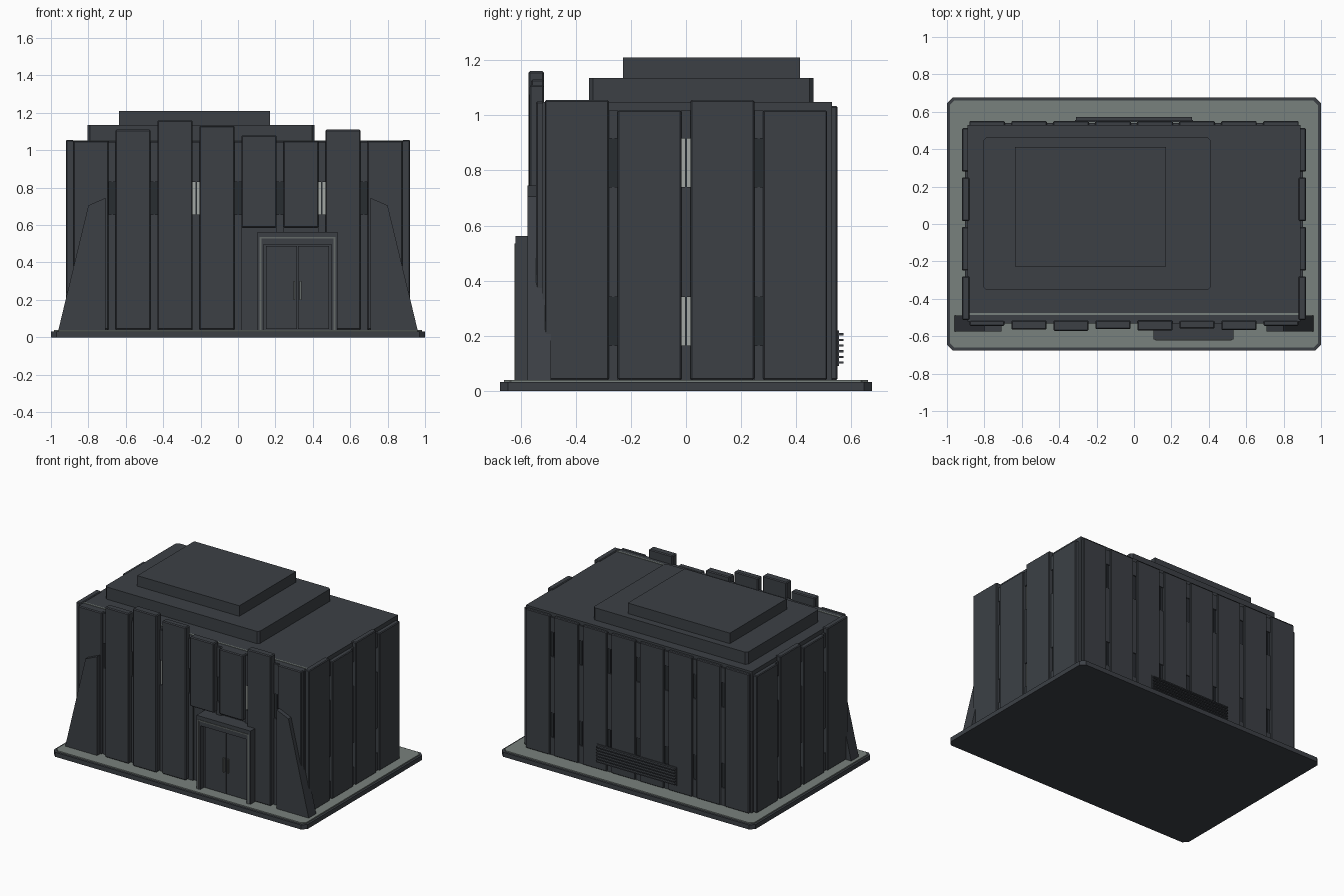
import bpy, bmesh

if "Cube" in bpy.data.objects:
    bpy.data.objects.remove(bpy.data.objects["Cube"])

def material(name, c):
    m = bpy.data.materials.new(name)
    m.diffuse_color = (*c, 1)
    m.use_nodes = True
    m.node_tree.nodes["Principled BSDF"].inputs["Base Color"].default_value = m.diffuse_color
    return m

SLATE = material("dark slate", (0.045, 0.051, 0.060))
DARK = material("dark glass", (0.022, 0.026, 0.031))
PAVE = material("grey green paving", (0.19, 0.22, 0.205))
LIT = material("pale glass", (0.36, 0.39, 0.37))
TRIM = material("grey trim", (0.13, 0.145, 0.14))

def finish(name, bm, mat, bevel=0):
    bmesh.ops.recalc_face_normals(bm, faces=bm.faces)
    me = bpy.data.meshes.new(name)
    bm.to_mesh(me)
    bm.free()
    me.materials.append(mat)
    ob = bpy.data.objects.new(name, me)
    bpy.context.collection.objects.link(ob)
    if bevel:
        b = ob.modifiers.new("bevel", 'BEVEL')
        b.width = bevel
        b.segments = 1
    return ob

def box(name, x0, x1, y0, y1, z0, z1, mat=SLATE, bevel=0):
    bm = bmesh.new()
    bmesh.ops.create_cube(bm, size=1)
    for v in bm.verts:
        v.co = ((x0 + x1) / 2 + v.co.x * (x1 - x0),
                (y0 + y1) / 2 + v.co.y * (y1 - y0),
                (z0 + z1) / 2 + v.co.z * (z1 - z0))
    return finish(name, bm, mat, bevel)

def prism(name, pts, axis, a, b, mat=SLATE, bevel=0):
    """Extrude a 2D outline along z or y."""
    bm = bmesh.new()
    def at(p, t):
        return (p[0], p[1], t) if axis == 'z' else (p[0], t, p[1])
    lo = [bm.verts.new(at(p, a)) for p in pts]
    hi = [bm.verts.new(at(p, b)) for p in pts]
    bm.faces.new(lo)
    bm.faces.new(hi)
    n = len(pts)
    for i in range(n):
        bm.faces.new((lo[i], lo[(i + 1) % n], hi[(i + 1) % n], hi[i]))
    return finish(name, bm, mat, bevel)

def chamfered(x0, x1, y0, y1, c):
    return [(x0 + c, y0), (x1 - c, y0), (x1, y0 + c), (x1, y1 - c),
            (x1 - c, y1), (x0 + c, y1), (x0, y1 - c), (x0, y0 + c)]

# Base slab and paving
prism("base_slab", chamfered(-1, 1, -0.675, 0.675, 0.03), 'z', 0, 0.032)
prism("paving", chamfered(-0.985, 0.985, -0.66, 0.66, 0.025), 'z', 0.03, 0.04, PAVE)

# Main block and stepped roof
box("main_block", -0.89, 0.89, -0.52, 0.53, 0.04, 1.048)
box("roof_front_strip", -0.88, 0.88, -0.486, -0.475, 1.045, 1.051, PAVE)
prism("roof_lower_tier", chamfered(-0.805, 0.41, -0.352, 0.463, 0.015), 'z', 1.045, 1.135)
box("roof_upper_tier", -0.635, 0.17, -0.228, 0.413, 1.13, 1.21)

def gap_fill(name, put, w, levels, top, lit):
    """Infill blocks, panes and mullions in a slot; put(name,u0,u1,d,z0,z1,mat)."""
    z = 0.04
    for a, b in levels:
        put(name + "_infill", -w, w, 0.013, z, a, SLATE)
        put(name + "_pane", -w, w, 0.003, a, b, LIT if lit else DARK)
        put(name + "_mullion", -0.004, 0.004, 0.008, a, b, DARK)
        z = b
    put(name + "_infill", -w, w, 0.013, z, top, SLATE)

TWO = [(0.165, 0.34), (0.74, 0.915)]
ONE = [(0.655, 0.83)]

# Side panels with window slots between
for s, side in ((-1, "left"), (1, "right")):
    def sbox(name, u0, u1, d, z0, z1, mat, bevel=0):
        a, b = sorted((s * 0.88, s * (0.89 + d)))
        return box(name, a, b, u0, u1, z0, z1, mat, bevel)
    for i in range(4):
        y = -0.396 + i * 0.264
        sbox(side + "_panel", y - 0.116, y + 0.116, 0.03, 0.04,
             1.055 if i % 2 == 0 else 1.018, SLATE, 0.005)
    for i in (-1, 0, 1):
        c = i * 0.264
        gap_fill(side + "_slot",
                 lambda n, u0, u1, d, z0, z1, m: sbox(n, c + u0, c + u1, d, z0, z1, m),
                 0.018, TWO, 1.018, i == 0)

# Back panels with window slots between
for i in range(8):
    x = (i - 3.5) * 0.2245
    h = 0.095
    box("back_panel", x - h, x + h, 0.52, 0.55, 0.04, 1.033, SLATE, 0.005)
for i in range(-3, 4):
    c = i * 0.2245
    gap_fill("back_slot",
             lambda n, u0, u1, d, z0, z1, m: box(n, c + u0, c + u1, 0.52, 0.53 + d * 0.8, z0, z1, m),
             0.019, TWO, 1.02, False)

# Back vent with slats
box("vent_plate", -0.315, 0.315, 0.545, 0.555, 0.09, 0.22)
for i in range(6):
    z = 0.103 + i * 0.0205
    box("vent_slat", -0.31, 0.31, 0.55, 0.572, z - 0.004, z + 0.004)

# Front panels of uneven height: bottom, top, depth
FRONT = [(0.04, 1.05, 0.025), (0.04, 1.11, 0.045), (0.04, 1.16, 0.052),
         (0.04, 1.13, 0.042), (0.585, 1.08, 0.050), (0.585, 1.05, 0.040),
         (0.04, 1.11, 0.048), (0.04, 1.05, 0.025)]
for i, (z0, z1, d) in enumerate(FRONT):
    x = (i - 3.5) * 0.2245
    box("front_panel", x - 0.094, x + 0.094, -0.52 - d, -0.515, z0, z1, SLATE, 0.006)
for i in range(-3, 4):
    c = i * 0.2245
    gap_fill("front_slot",
             lambda n, u0, u1, d, z0, z1, m: box(n, c + u0, c + u1, -0.52 - d, -0.51, z0, z1, m),
             0.019, ONE, 1.045, i in (-1, 2))

# Sloping buttress wings at the front corners
for s, side in ((-1, "left"), (1, "right")):
    prism(side + "_buttress", [(s * 0.96, 0.04), (s * 0.80, 0.705),
          (s * 0.708, 0.745), (s * 0.708, 0.04)], 'y', -0.575, -0.49)

# Entrance portal
C = 0.318
box("portal_lintel", C - 0.213, C + 0.213, -0.618, -0.51, 0.495, 0.562)
box("portal_trim_top", C - 0.203, C + 0.203, -0.622, -0.612, 0.527, 0.535, TRIM)
box("door_surround", C - 0.185, C + 0.185, -0.575, -0.51, 0.04, 0.50)
for s, side in ((-1, "left"), (1, "right")):
    a, b = sorted((C + s * 0.213, C + s * 0.182))
    box(side + "_portal_jamb", a, b, -0.618, -0.51, 0.04, 0.50)
    a, b = sorted((C + s * 0.203, C + s * 0.193))
    box(side + "_portal_trim", a, b, -0.622, -0.612, 0.04, 0.535, TRIM)
    a, b = sorted((C + s * 0.002, C + s * 0.168))
    box(side + "_door", a, b, -0.585, -0.57, 0.045, 0.488)
    a, b = sorted((C + s * 0.012, C + s * 0.021))
    box(side + "_door_handle", a, b, -0.598, -0.58, 0.20, 0.30, TRIM)
